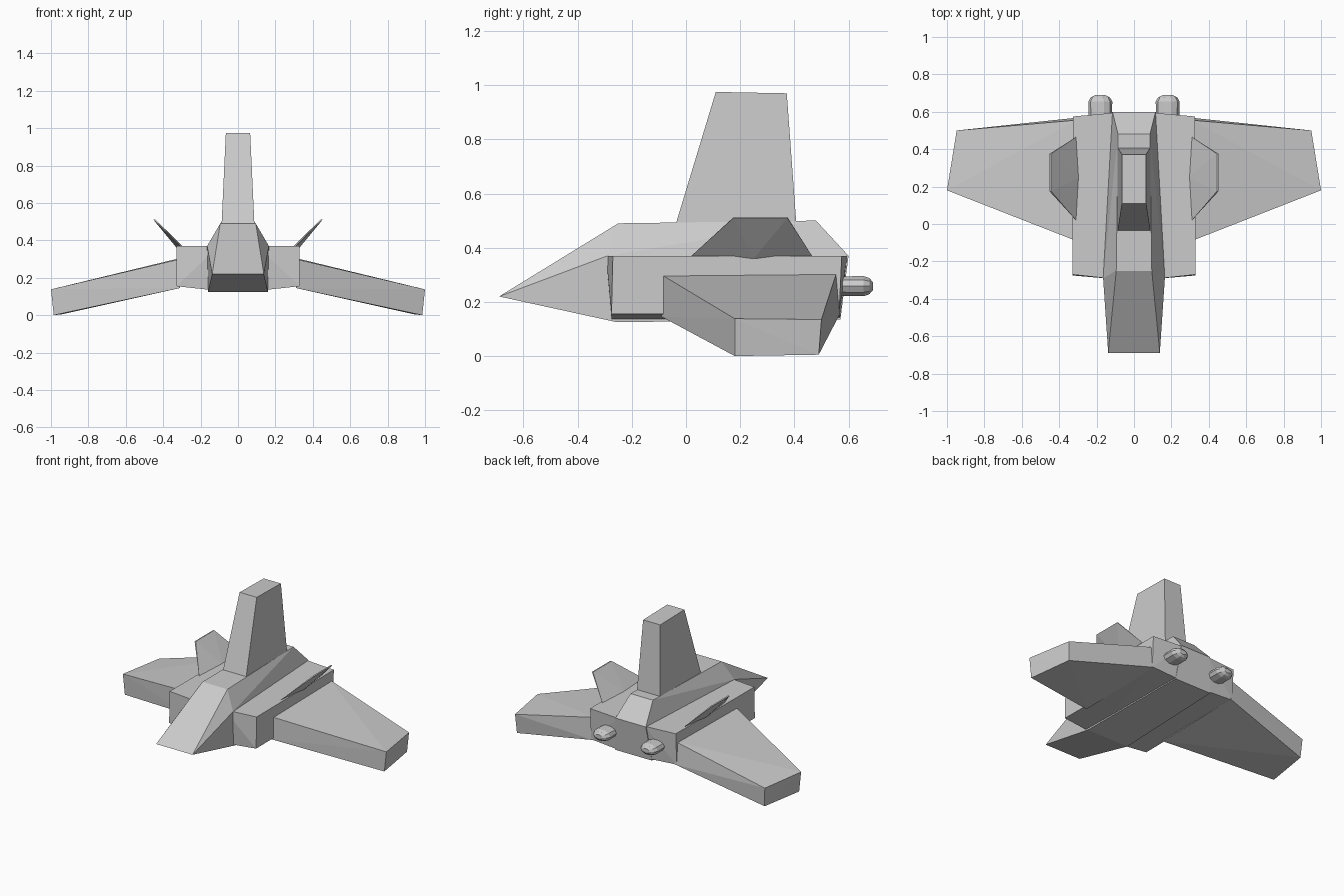
import bpy, bmesh, math

cube = bpy.data.objects.get("Cube")
if cube:
    bpy.data.objects.remove(cube, do_unlink=True)

grey = bpy.data.materials.new("hull grey")
grey.use_nodes = True
colour = (0.6, 0.6, 0.6, 1)
grey.diffuse_color = colour
grey.node_tree.nodes["Principled BSDF"].inputs["Base Color"].default_value = colour


def hull(name, points, side=1):
    """Flat-faced solid wrapped around its corner points."""
    bm = bmesh.new()
    for x, y, z in points:
        bm.verts.new((x * side, y, z))
    bmesh.ops.convex_hull(bm, input=bm.verts[:])
    bmesh.ops.dissolve_limit(bm, angle_limit=0.01, verts=bm.verts[:], edges=bm.edges[:])
    bmesh.ops.recalc_face_normals(bm, faces=bm.faces[:])
    mesh = bpy.data.meshes.new(name)
    bm.to_mesh(mesh)
    bm.free()
    mesh.materials.append(grey)
    obj = bpy.data.objects.new(name, mesh)
    bpy.context.collection.objects.link(obj)
    return obj


def both(points):
    return [(s * x, y, z) for x, y, z in points for s in (1, -1)]


# Wedge-nosed fuselage
hull("fuselage", both([
    (0.138, -0.69, 0.22),
    (0.095, -0.25, 0.49), (0.165, -0.29, 0.37), (0.16, -0.255, 0.125),
    (0.085, 0.48, 0.50), (0.115, 0.60, 0.37), (0.14, 0.57, 0.135),
]))

# Tapered tail fin
hull("tail_fin", both([
    (0.088, -0.04, 0.48), (0.088, 0.408, 0.48),
    (0.065, 0.11, 0.975), (0.065, 0.372, 0.97),
]))

for side, label in ((1, "left"), (-1, "right")):
    # Box beside the fuselage
    hull(label + "_side_body", [
        (0.10, -0.295, 0.37), (0.33, -0.27, 0.37),
        (0.10, -0.275, 0.13), (0.33, -0.275, 0.155),
        (0.10, 0.595, 0.37), (0.325, 0.575, 0.37),
        (0.10, 0.57, 0.14), (0.325, 0.565, 0.155),
    ], side)

    # Drooping swept wing
    hull(label + "_wing", [
        (0.31, -0.09, 0.30), (0.31, 0.555, 0.305),
        (0.31, -0.09, 0.145), (0.31, 0.568, 0.155),
        (1.0, 0.18, 0.138), (0.948, 0.50, 0.135),
        (0.985, 0.18, 0.0), (0.94, 0.49, 0.005),
    ], side)

    # Thin upswept finlet, thickest at mid root
    hull(label + "_finlet", [
        (0.31, 0.02, 0.37), (0.31, 0.465, 0.37),
        (0.292, 0.25, 0.365), (0.328, 0.25, 0.36),
        (0.452, 0.175, 0.51), (0.443, 0.175, 0.512),
        (0.452, 0.375, 0.51), (0.443, 0.375, 0.512),
    ], side)

    # Flattened domed engine nozzle, as (y, scale) rings
    rings = [(0.56, 0.97), (0.655, 1.0), (0.677, 0.8), (0.69, 0.4)]
    count = 10
    hull(label + "_engine", [
        (0.18 + 0.064 * r * math.cos(2 * math.pi * i / count), y,
         0.258 + 0.039 * r * math.sin(2 * math.pi * i / count))
        for y, r in rings for i in range(count)
    ], side)
